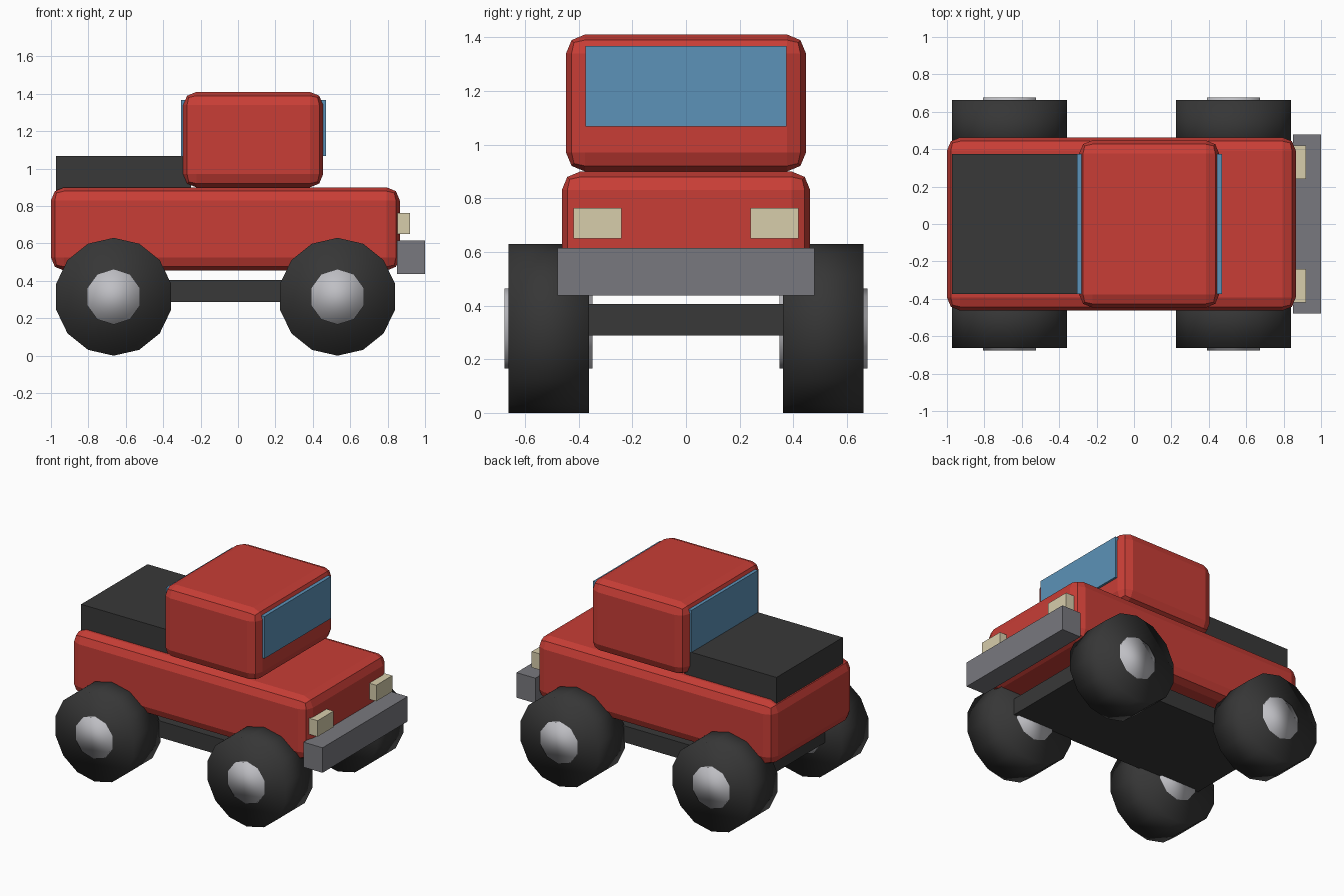
import bpy
import math

default = bpy.data.objects.get("Cube")
if default:
    bpy.data.objects.remove(default, do_unlink=True)


def material(name, r, g, b):
    m = bpy.data.materials.new(name)
    m.use_nodes = True
    m.diffuse_color = (r, g, b, 1)
    m.node_tree.nodes["Principled BSDF"].inputs["Base Color"].default_value = (r, g, b, 1)
    return m


RED = material("red_paint", 0.58, 0.048, 0.037)
DARK = material("dark_trim", 0.04, 0.04, 0.04)
RUBBER = material("tyre_rubber", 0.037, 0.037, 0.037)
STEEL = material("bumper_grey", 0.19, 0.19, 0.21)
HUB = material("hub_silver", 0.52, 0.52, 0.55)
GLASS = material("window_blue", 0.107, 0.288, 0.479)
LAMP = material("lamp_cream", 0.68, 0.61, 0.41)


def box(name, x, y, z, mat, bevel=0):
    """Box from (min, max) pairs, with optional rounded edges."""
    spans = (x, y, z)
    bpy.ops.mesh.primitive_cube_add(size=1, location=[(a + b) / 2 for a, b in spans])
    ob = bpy.context.object
    ob.name = name
    ob.scale = [b - a for a, b in spans]
    bpy.ops.object.transform_apply(location=False, rotation=False, scale=True)
    ob.data.materials.append(mat)
    if bevel:
        mod = ob.modifiers.new("rounded_edges", "BEVEL")
        mod.width = bevel
        mod.segments = 2
    return ob


def drum(name, sides, radius, width, centre, mat):
    """Smooth-shaded cylinder lying along y."""
    bpy.ops.mesh.primitive_cylinder_add(vertices=sides, radius=radius, depth=width,
                                        location=centre, rotation=(math.pi / 2, 0, 0))
    ob = bpy.context.object
    ob.name = name
    ob.data.materials.append(mat)
    bpy.ops.object.shade_smooth()


# Body shell and cab
box("body", (-1, 0.865), (-0.463, 0.463), (0.455, 0.9), RED, 0.07)
box("cab", (-0.293, 0.455), (-0.447, 0.447), (0.9, 1.41), RED, 0.07)

# Chassis plate and cargo bed
box("chassis", (-0.84, 0.7), (-0.375, 0.375), (0.288, 0.405), DARK)
box("cargo_bed", (-0.973, -0.25), (-0.373, 0.373), (0.86, 1.068), DARK)

# Windows
box("windscreen", (0.445, 0.47), (-0.374, 0.374), (1.068, 1.367), GLASS)
box("rear_window", (-0.305, -0.28), (-0.374, 0.374), (1.068, 1.367), GLASS)

# Bumper and headlights
box("bumper", (0.85, 1), (-0.478, 0.478), (0.437, 0.615), STEEL)
for label, y in (("left", 0.33), ("right", -0.33)):
    box("headlight_" + label, (0.85, 0.92), (y - 0.09, y + 0.09), (0.65, 0.764), LAMP)

# Wheels
for end, x in (("front", 0.532), ("rear", -0.665)):
    for side, y in (("left", 0.512), ("right", -0.512)):
        label = end + "_" + side
        drum("tyre_" + label, 14, 0.315, 0.3, (x, y, 0.315), RUBBER)
        drum("hub_" + label, 10, 0.149, 0.328, (x, y, 0.315), HUB)
